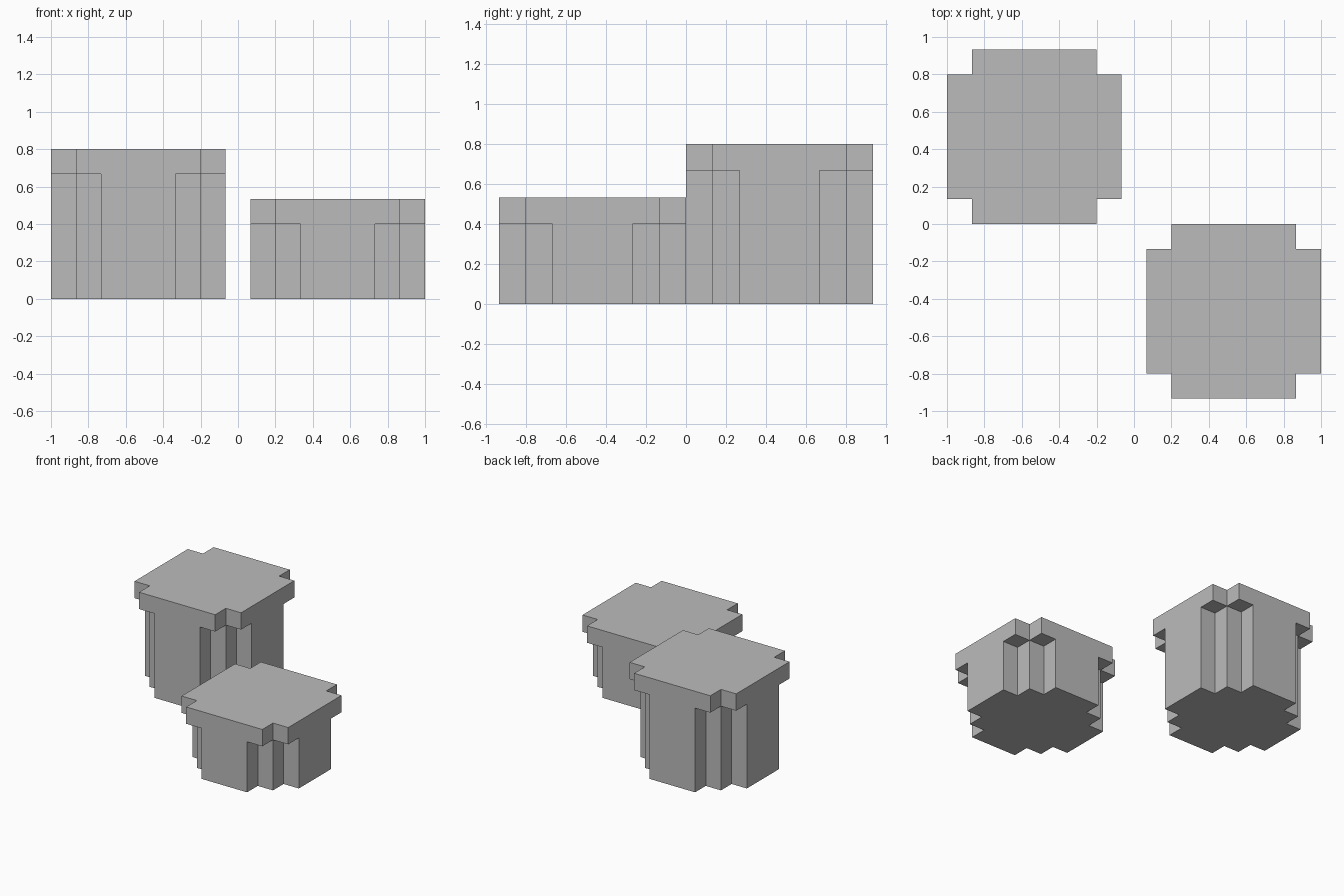
import bpy
import bmesh

cube = bpy.data.objects.get("Cube")
if cube:
    bpy.data.objects.remove(cube, do_unlink=True)

U = 2 / 15  # size of one step

grey = bpy.data.materials.new("plain grey")
grey.use_nodes = True
grey.diffuse_color = (0.5, 0.5, 0.5, 1)
grey.node_tree.nodes["Principled BSDF"].inputs["Base Color"].default_value = (0.5, 0.5, 0.5, 1)


def stepped_outline(corner):
    """Turn one corner's steps through four quarters."""
    points = []
    for _ in range(4):
        points += corner
        corner = [(-y, x) for x, y in corner]
    return points


def prism(name, corner, centre, low, high, capped):
    bm = bmesh.new()
    base = bm.faces.new([bm.verts.new((x * U, y * U, low * U))
                         for x, y in stepped_outline(corner)])
    top = bmesh.ops.extrude_face_region(bm, geom=[base], use_keep_orig=True)["geom"]
    bmesh.ops.translate(bm, vec=(0, 0, (high - low) * U),
                        verts=[g for g in top if isinstance(g, bmesh.types.BMVert)])
    bmesh.ops.recalc_face_normals(bm, faces=bm.faces)
    if not capped:  # the slab above covers this end
        bmesh.ops.delete(bm, geom=[f for f in bm.faces if f.normal.z > 0.5],
                         context='FACES_ONLY')
    mesh = bpy.data.meshes.new(name)
    bm.to_mesh(mesh)
    bm.free()
    mesh.materials.append(grey)
    obj = bpy.data.objects.new(name, mesh)
    obj.location = (centre[0] * U, centre[1] * U, 0)
    bpy.context.collection.objects.link(obj)


SLAB = [(3.5, 2.5), (2.5, 2.5), (2.5, 3.5)]
STEM = [(3.5, 1.5), (2.5, 1.5), (2.5, 2.5), (1.5, 2.5), (1.5, 3.5)]

# Two blocks: a stepped stem with a wider notched slab on top
for label, centre, height in (("tall", (-4, 3.5), 6), ("short", (4, -3.5), 4)):
    prism(label + "_stem", STEM, centre, 0, height - 1, False)
    prism(label + "_top_slab", SLAB, centre, height - 1, height, True)
